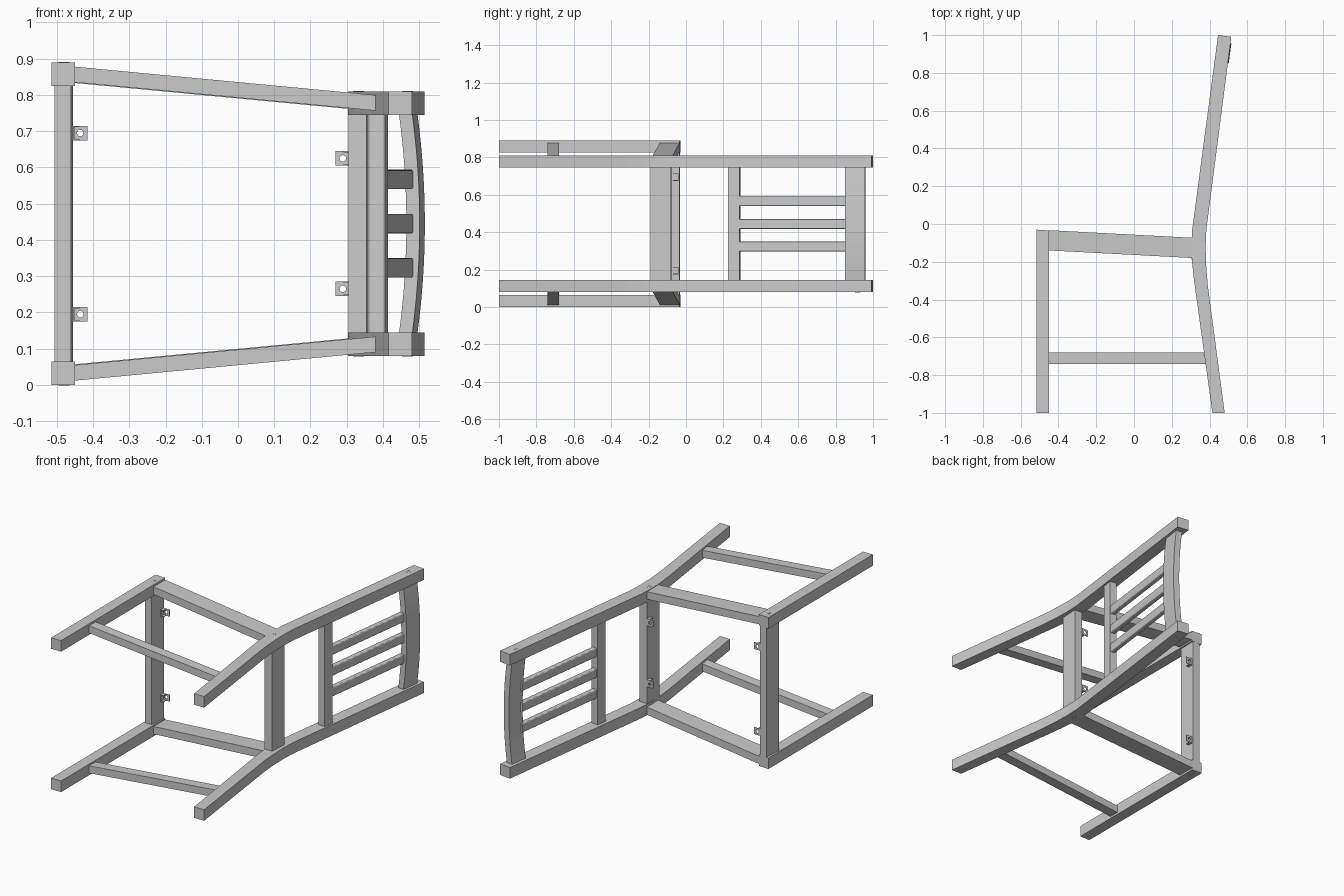
import bpy, bmesh, math
from mathutils import Matrix

cube = bpy.data.objects.get("Cube")
if cube:
    bpy.data.objects.remove(cube, do_unlink=True)

grey = bpy.data.materials.new("plain grey")
grey.use_nodes = True
colour = (0.6, 0.6, 0.6, 1)
grey.diffuse_color = colour
grey.node_tree.nodes["Principled BSDF"].inputs["Base Color"].default_value = colour

WIDTH = 0.89   # the chair lies on its side, its width runs along z


def finish(name, bm):
    bmesh.ops.recalc_face_normals(bm, faces=bm.faces[:])
    mesh = bpy.data.meshes.new(name)
    bm.to_mesh(mesh)
    bm.free()
    mesh.materials.append(grey)
    obj = bpy.data.objects.new(name, mesh)
    bpy.context.scene.collection.objects.link(obj)
    return obj


def loft(name, rings):
    """Skin a list of matching point loops and cap both ends."""
    bm = bmesh.new()
    loops = [[bm.verts.new(p) for p in ring] for ring in rings]
    for a, b in zip(loops, loops[1:]):
        for i in range(len(a)):
            j = (i + 1) % len(a)
            bm.faces.new((a[i], a[j], b[j], b[i]))
    bm.faces.new(loops[0])
    bm.faces.new(loops[-1])
    return finish(name, bm)


def prism(name, outline, low, high):
    """Extrude an xy outline between two heights, each a function of x."""
    return loft(name, [[(x, y, f(x)) for x, y in outline] for f in (low, high)])


def section(cx, cy, w, h, tilt):
    """Corners of a tilted rectangle in xy."""
    c, s = math.cos(tilt), math.sin(tilt)
    corners = [(-w/2, -h/2), (w/2, -h/2), (w/2, h/2), (-w/2, h/2)]
    return [(cx + x*c + y*s, cy - x*s + y*c) for x, y in corners]


def crossbar(name, outline, z0, z1, bulge=0, steps=1):
    rings = []
    for k in range(steps + 1):
        t = k / steps
        push = bulge * (1 - (2*t - 1)**2)
        rings.append([(x + push, y, z0 + (z1 - z0)*t) for x, y in outline])
    return loft(name, rings)


def pair(name, outline, low, high):
    """One part on each side of the chair."""
    prism(name + "_upper", outline, low, high)
    prism(name + "_lower", outline, lambda x: WIDTH - high(x), lambda x: WIDTH - low(x))


def level(z):
    return lambda x: z


def taper(z):
    """Sides converge towards the back."""
    return lambda x: z - (x + 0.45) * 0.0945


# Legs
pair("front_leg", [(-0.515, -1), (-0.45, -1), (-0.45, -0.034), (-0.515, -0.03)],
     level(0.825), level(0.89))
back_leg = [(0.415, -1), (0.318, -0.3), (0.307, -0.2), (0.304, -0.12), (0.308, -0.03),
            (0.445, 1), (0.515, 0.991), (0.383, -0.03), (0.379, -0.12), (0.382, -0.22),
            (0.39, -0.32), (0.48, -1)]
pair("back_leg", back_leg, level(0.745), level(0.81))

# Seat side rails and stretchers
pair("side_rail", [(-0.45, -0.14), (0.31, -0.18), (0.31, -0.073), (-0.45, -0.033)],
     taper(0.833), taper(0.878))
pair("stretcher", [(-0.45, -0.74), (0.379, -0.74), (0.37, -0.68), (-0.45, -0.68)],
     taper(0.835), taper(0.878))

# Seat front and back rails
SEAT, LEAN = math.radians(3), math.radians(7.6)
crossbar("front_rail", section(-0.481, -0.087, 0.045, 0.108, SEAT), 0.065, 0.825)
crossbar("back_rail", section(0.332, -0.134, 0.05, 0.108, SEAT), 0.145, 0.745)

# Backrest
crossbar("lower_back_bar", section(0.388, 0.258, 0.043, 0.062, LEAN), 0.145, 0.745)
crossbar("top_back_bar", section(0.47, 0.905, 0.037, 0.108, LEAN), 0.145, 0.745, 0.02, 16)

# Slats with softened edges
for i in range(3):
    mid = 0.323 + i * 0.122
    rings = []
    for x, y in ((0.392, 0.27), (0.47, 0.87)):
        ring = []
        for k in range(16):
            a = math.tau * (k + 0.5) / 16
            sx, sz = math.copysign(1, math.cos(a)), math.copysign(1, math.sin(a))
            ring.append((x + sx*0.009 + 0.006*math.cos(a), y,
                         mid + sz*0.021 + 0.006*math.sin(a)))
        rings.append(ring)
    loft("slat_%d" % (i + 1), rings)


def bolt(name, x, y, z, up):
    """Low bolt head with a hexagonal socket."""
    bm = bmesh.new()
    rows = []
    for r, h, n in ((0.015, -0.004, 24), (0.015, 0.001, 24), (0.008, 0.001, 6), (0.008, -0.003, 6)):
        rows.append([bm.verts.new((x + r*math.cos(math.tau*k/24), y + r*math.sin(math.tau*k/24),
                                   z + up*h)) for k in range(0, 24, 24 // n)])
    outer, rim, socket, floor = rows
    for i in range(24):
        j = (i + 1) % 24
        bm.faces.new((outer[i], outer[j], rim[j], rim[i]))
    for i in range(6):
        j = (i + 1) % 6
        bm.faces.new([rim[(i*4 + k) % 24] for k in range(5)] + [socket[j], socket[i]])
        bm.faces.new((socket[i], socket[j], floor[j], floor[i]))
    bm.faces.new(floor)
    finish(name, bm)


# Bolts on the outer faces of the legs
for label, x, y, z in (("front", -0.48, -0.082, 0.89), ("seat", 0.332, -0.127, 0.81),
                       ("top", 0.468, 0.918, 0.81)):
    bolt(label + "_bolt_upper", x, y, z, 1)
    bolt(label + "_bolt_lower", x, y, WIDTH - z, -1)


def bracket(name, x, y, z, side):
    """Seat bracket: drilled plate, mounting plate and two cheeks."""
    bm = bmesh.new()
    size, thick, hole = 0.04, 0.004, 0.009
    rows = []
    for h in (y, y - thick):
        square, ring = [], []
        for k in range(16):
            a = math.tau * k / 16
            c, s = math.cos(a), math.sin(a)
            m = size / 2 / max(abs(c), abs(s))
            square.append(bm.verts.new((x + side*size/2 + c*m, h, z + s*m)))
            ring.append(bm.verts.new((x + side*size/2 + c*hole, h, z + s*hole)))
        rows += [square, ring]
    for a, b in ((0, 1), (2, 3), (0, 2), (1, 3)):
        for i in range(16):
            j = (i + 1) % 16
            bm.faces.new((rows[a][i], rows[a][j], rows[b][j], rows[b][i]))
    plates = [(x + side*thick/2, z, thick, size),
              (x + side*0.009, z - 0.018, 0.018, thick), (x + side*0.009, z + 0.018, 0.018, thick)]
    for px, pz, w, d in plates:
        place = Matrix.Translation((px, y - 0.016, pz)) @ Matrix.Diagonal((w, 0.028, d, 1))
        bmesh.ops.create_cube(bm, size=1, matrix=place)
    finish(name, bm)


# Seat brackets inside the front and back rails
for label, x, y, spread, side in (("front", -0.455, -0.04, 0.25, 1),
                                  ("back", 0.309, -0.077, 0.18, -1)):
    bracket(label + "_bracket_upper", x, y, WIDTH/2 + spread, side)
    bracket(label + "_bracket_lower", x, y, WIDTH/2 - spread, side)
